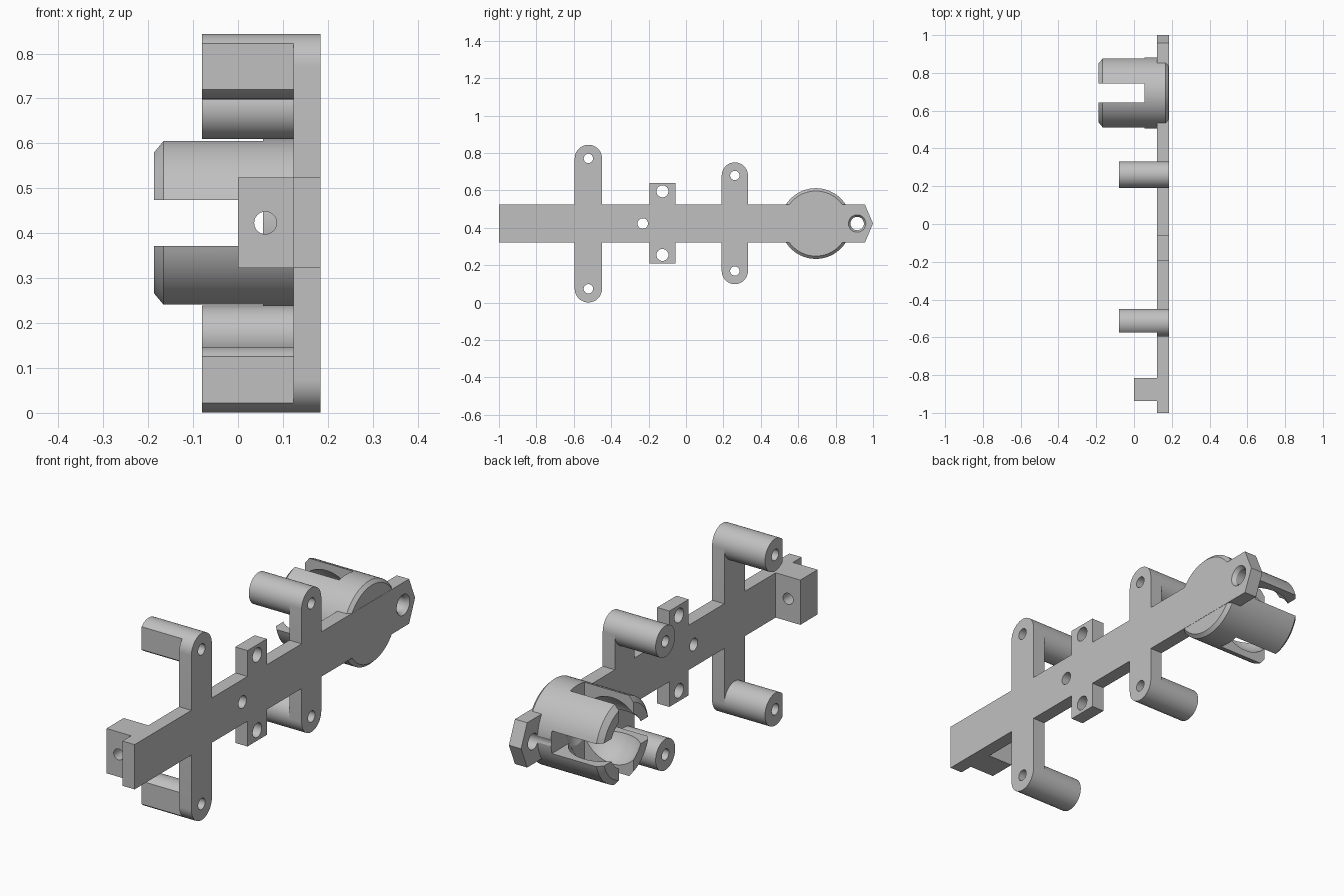
import bpy, bmesh, math
from mathutils import Matrix, Vector

old = bpy.data.objects.get("Cube")
if old:
    bpy.data.objects.remove(old)

grey = bpy.data.materials.new("plain grey")
grey.use_nodes = True
colour = (0.53, 0.53, 0.53, 1)
grey.diffuse_color = colour
grey.node_tree.nodes["Principled BSDF"].inputs["Base Color"].default_value = colour

BACK, FACE = 0.123, 0.184   # plate thickness along x
ZC = 0.423                  # height of the centre line


def finish(name, bm):
    bmesh.ops.recalc_face_normals(bm, faces=bm.faces)
    mesh = bpy.data.meshes.new(name)
    bm.to_mesh(mesh)
    bm.free()
    mesh.materials.append(grey)
    obj = bpy.data.objects.new(name, mesh)
    bpy.context.collection.objects.link(obj)
    return obj


def prism(name, outline, x0, x1):
    """Extrude a (y, z) outline along x."""
    bm = bmesh.new()
    face = bm.faces.new([bm.verts.new((x0, y, z)) for y, z in outline])
    ext = bmesh.ops.extrude_face_region(bm, geom=[face])["geom"]
    bmesh.ops.translate(bm, vec=(x1 - x0, 0, 0),
                        verts=[g for g in ext if isinstance(g, bmesh.types.BMVert)])
    return finish(name, bm)


def box(name, x0, x1, y0, y1, z0, z1):
    return prism(name, [(y0, z0), (y1, z0), (y1, z1), (y0, z1)], x0, x1)


def arc(y, z, r, a0, a1, n):
    angles = [math.radians(a0 + (a1 - a0) * i / n) for i in range(n + 1)]
    return [(y + r * math.cos(a), z + r * math.sin(a)) for a in angles]


def cylinder(name, y, z, r, x0, x1, n=48):
    return prism(name, arc(y, z, r, 0, 360, n)[:-1], x0, x1)


def lathe(name, profile, y, z, steps=72):
    """Spin an (x, radius) profile about an axis along x."""
    bm = bmesh.new()
    verts = [bm.verts.new((x, y + r, z)) for x, r in profile]
    edges = [bm.edges.new(pair) for pair in zip(verts, verts[1:])]
    bmesh.ops.spin(bm, geom=verts + edges, cent=(0, y, z), axis=(1, 0, 0),
                   angle=math.tau, steps=steps)
    bmesh.ops.remove_doubles(bm, verts=bm.verts, dist=1e-5)
    return finish(name, bm)


def combine(obj, tool, operation="DIFFERENCE"):
    mod = obj.modifiers.new("shape", "BOOLEAN")
    mod.operation, mod.solver, mod.object = operation, "EXACT", tool
    bpy.context.view_layer.objects.active = obj
    bpy.ops.object.modifier_apply(modifier=mod.name)
    bpy.data.objects.remove(tool)


def bore(obj, y, z, r):
    combine(obj, cylinder("hole_cutter", y, z, r, -0.5, 0.5, 32))


def smooth(obj):
    bpy.ops.object.select_all(action="DESELECT")
    obj.select_set(True)
    bpy.context.view_layer.objects.active = obj
    bpy.ops.object.shade_smooth_by_angle(angle=math.radians(25))


# Long flat bar with a pointed rear end
plate = prism("main_plate", [(-1, 0.322), (0.957, 0.322), (1, ZC),
                             (0.957, 0.524), (-1, 0.524)], BACK, FACE)
parts = [plate]

# Cross arms with round ends: name, y, lower hole, upper hole, radius, flat peg front
arms = [("front", -0.522, 0.074, 0.771, 0.073, True),
        ("rear", 0.261, 0.169, 0.68, 0.07, False)]
for name, y, low, high, r, flat in arms:
    outline = arc(y, high, r, 0, 180, 24) + arc(y, low, r, 180, 360, 24)
    combine(plate, prism("arm", outline, BACK, FACE), "UNION")
    for side, z in (("lower", low), ("upper", high)):
        bore(plate, y, z, 0.025)
        ring = arc(y, z, r, -135, 135, 36) if flat else arc(y, z, r, 0, 360, 48)[:-1]
        peg = prism(f"{name}_{side}_peg", ring, -0.08, BACK)
        bore(peg, y, z, 0.025)
        parts.append(peg)

# Square mounting tab and its holes
combine(plate, box("tab", BACK, FACE, -0.195, -0.057, 0.208, 0.641), "UNION")
for z in (0.255, 0.595):
    bore(plate, -0.126, z, 0.032)
bore(plate, -0.231, ZC, 0.028)

# Front block with a hole running front to back
block = box("front_block", 0, BACK, -0.938, -0.815, 0.322, 0.524)
drill = cylinder("hole_cutter", 0, 0, 0.025, -0.2, 0.2, 32)
drill.data.transform(Matrix.Translation((0.061, -0.876, ZC)) @ Matrix.Rotation(math.pi / 2, 4, "Z"))
combine(block, drill)
parts.append(block)

# Round cup with a ball hollow and crossed slots leaving four prongs
CY = 0.694
socket = lathe("ball_socket", [(FACE - 0.001, 0), (FACE - 0.001, 0.174), (0.168, 0.189),
                               (-0.166, 0.189), (-0.187, 0.165), (-0.187, 0)], CY, ZC)
bm = bmesh.new()
bmesh.ops.create_uvsphere(bm, u_segments=48, v_segments=24, radius=0.158,
                          matrix=Matrix.Translation((-0.08, CY, ZC)))
combine(socket, finish("ball_cutter", bm))
combine(socket, box("slot_cutter", -0.4, 0.056, CY - 0.051, CY + 0.051, -0.2, 1))
combine(socket, box("slot_cutter", -0.4, 0.056, 0.4, 1, ZC - 0.051, ZC + 0.051))
parts.append(socket)

# Countersunk rear hole
for obj in (plate, socket):
    combine(obj, lathe("sink_cutter", [(0.05, 0), (0.05, 0.036), (0.168, 0.036),
                                       (0.186, 0.048), (0.186, 0)], 0.915, ZC, 32))

for obj in parts:
    smooth(obj)
